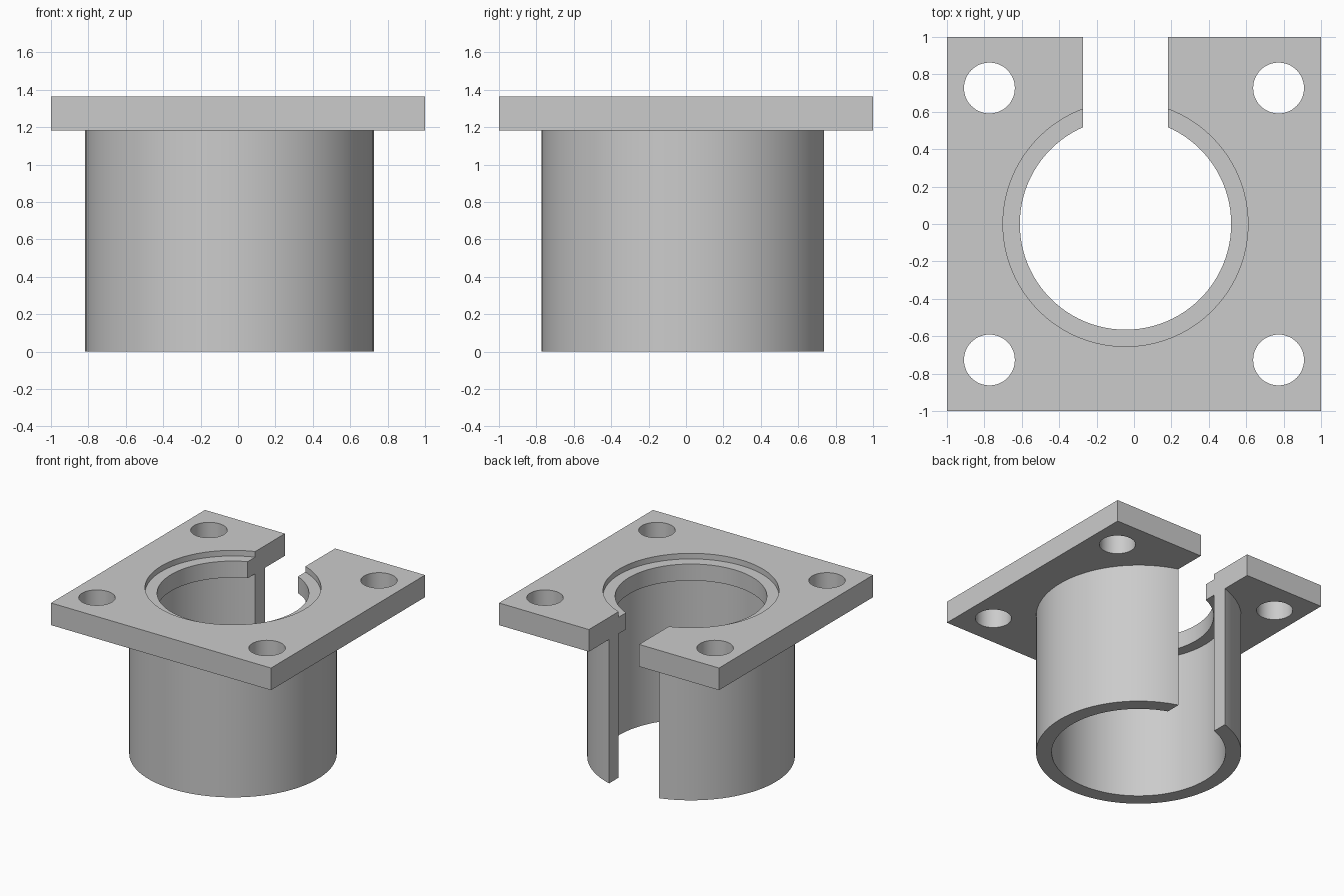
import bpy
import math

# Remove the default cube
cube = bpy.data.objects.get("Cube")
if cube:
    bpy.data.objects.remove(cube, do_unlink=True)

HEIGHT = 1.364
PLATE_Z = 1.182          # underside of the flange
AXIS_X = -0.0455         # tube axis sits slightly off the flange centre
LEDGE_Z = HEIGHT - 0.046

grey = bpy.data.materials.new("plain grey")
grey.use_nodes = True
grey.diffuse_color = (0.6, 0.6, 0.6, 1)
grey.node_tree.nodes["Principled BSDF"].inputs["Base Color"].default_value = (0.6, 0.6, 0.6, 1)


def box(name, x0, x1, y0, y1, z0, z1):
    bpy.ops.mesh.primitive_cube_add(
        size=1, location=((x0 + x1) / 2, (y0 + y1) / 2, (z0 + z1) / 2))
    ob = bpy.context.object
    ob.name = name
    ob.scale = (x1 - x0, y1 - y0, z1 - z0)
    bpy.ops.object.transform_apply(location=True, rotation=True, scale=True)
    ob.data.materials.append(grey)
    return ob


def cylinder(name, x, y, radius, z0, z1, sides=96):
    bpy.ops.mesh.primitive_cylinder_add(
        vertices=sides, radius=radius, depth=z1 - z0, location=(x, y, (z0 + z1) / 2))
    ob = bpy.context.object
    ob.name = name
    bpy.ops.object.transform_apply(location=True, rotation=True, scale=True)
    ob.data.materials.append(grey)
    return ob


def combine(target, tool, operation):
    """Apply a boolean and discard the tool object."""
    tool.hide_render = True
    mod = target.modifiers.new(tool.name, 'BOOLEAN')
    mod.operation = operation
    mod.solver = 'EXACT'
    mod.object = tool
    bpy.ops.object.select_all(action='DESELECT')
    target.select_set(True)
    bpy.context.view_layer.objects.active = target
    bpy.ops.object.modifier_apply(modifier=mod.name)
    bpy.data.objects.remove(tool, do_unlink=True)


# Square flange joined to the tube
body = box("flanged_sleeve", -1, 1, -1, 1, PLATE_Z, HEIGHT)
combine(body, cylinder("tube", AXIS_X, 0, 0.773, 0, PLATE_Z + 0.07), 'UNION')

# Stepped bore: wide tube, narrow lip, shallow recess on top
combine(body, cylinder("tube_bore", AXIS_X, 0, 0.655, -0.1, PLATE_Z), 'DIFFERENCE')
combine(body, cylinder("lip_bore", AXIS_X, 0, 0.565, 1, 1.5), 'DIFFERENCE')
combine(body, cylinder("top_recess", AXIS_X, 0, 0.655, LEDGE_Z, 1.5), 'DIFFERENCE')

# Bolt holes in the four corners
for sx in (-1, 1):
    for sy in (-1, 1):
        hole = cylinder("bolt_hole", sx * 0.773, sy * 0.727, 0.136, 1, 1.5, 48)
        combine(body, hole, 'DIFFERENCE')

# Full-height slot open to the back
slot = box("back_slot", AXIS_X - 0.228, AXIS_X + 0.228, 0, 1.2, -0.1, 1.5)
combine(body, slot, 'DIFFERENCE')

# Smooth round walls, sharp edges
bpy.ops.object.select_all(action='DESELECT')
body.select_set(True)
bpy.context.view_layer.objects.active = body
bpy.ops.object.shade_smooth_by_angle(angle=math.radians(30))
